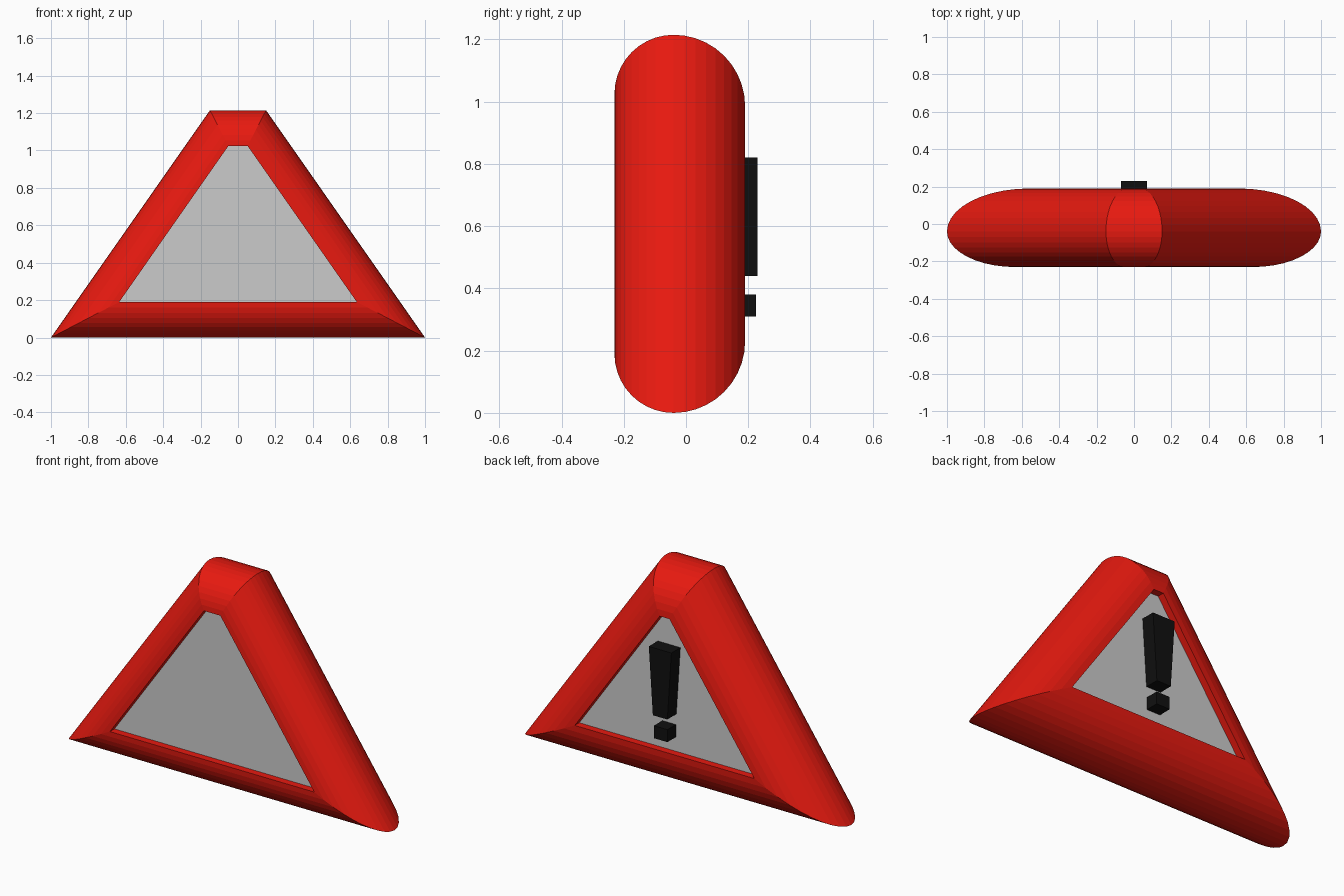
import bpy, bmesh, math

if "Cube" in bpy.data.objects:
    bpy.data.objects.remove(bpy.data.objects["Cube"])

H, BASE, TOP = 1.215, 1.0, 0.15      # frame height and half widths
RUN = BASE - TOP
SLANT = math.hypot(RUN, H)


def material(name, color):
    m = bpy.data.materials.new(name)
    m.diffuse_color = color
    m.use_nodes = True
    m.node_tree.nodes["Principled BSDF"].inputs["Base Color"].default_value = m.diffuse_color
    return m


def outline(y, d):
    """Trapezoid inset by d on every side, at depth y."""
    def half(z):
        return BASE - RUN * z / H - d * SLANT / H
    lo, hi = d, H - d
    return [(-half(lo), y, lo), (half(lo), y, lo), (half(hi), y, hi), (-half(hi), y, hi)]


def loft(name, rings, mat=None, caps=False):
    bm = bmesh.new()
    loops = [[bm.verts.new(p) for p in r] for r in rings]
    n = len(rings[0])
    for a, b in zip(loops, loops[1:]):
        for i in range(n):
            j = (i + 1) % n
            bm.faces.new((a[i], a[j], b[j], b[i]))
    if caps:
        bm.faces.new(loops[0])
        bm.faces.new(loops[-1][::-1])
    bmesh.ops.recalc_face_normals(bm, faces=bm.faces)
    me = bpy.data.meshes.new(name)
    bm.to_mesh(me)
    bm.free()
    ob = bpy.data.objects.new(name, me)
    bpy.context.collection.objects.link(ob)
    if mat:
        me.materials.append(mat)
    return ob


red = material("red", (0.8, 0.01, 0.005, 1))
black = material("black", (0.005, 0.005, 0.005, 1))

# Rounded frame: front quarter round, back quarter round, short inner lips
MID, RF, RB, LIP, SEG = -0.04, 0.19, 0.23, 0.04, 10
profile = [(MID - RF + LIP, RF)]
for i in range(SEG + 1):
    t = math.pi / 2 * i / SEG
    profile.append((MID - RF * math.cos(t), RF * (1 - math.sin(t))))
for i in range(1, SEG + 1):
    t = math.pi / 2 * i / SEG
    profile.append((MID + RB * math.sin(t), RB * (1 - math.cos(t))))
profile.append((MID + RB - LIP, RB))
loft("frame", [outline(y, d) for y, d in profile], red)

# Recessed grey core showing as a panel on both sides
loft("panel", [outline(MID - RF + LIP, RF), outline(MID + RB - LIP, RB)], caps=True)


# Warning mark on the back: tapered bar and dot
def mark(name, z0, w0, z1, w1, y0, y1):
    pts = [(-w0, z0), (w0, z0), (w1, z1), (-w1, z1)]
    loft(name, [[(x, y, z) for x, z in pts] for y in (y0, y1)], black, caps=True)


mark("mark_bar", 0.44, 0.045, 0.82, 0.07, 0.14, 0.23)
mark("mark_dot", 0.31, 0.042, 0.38, 0.042, 0.14, 0.225)
